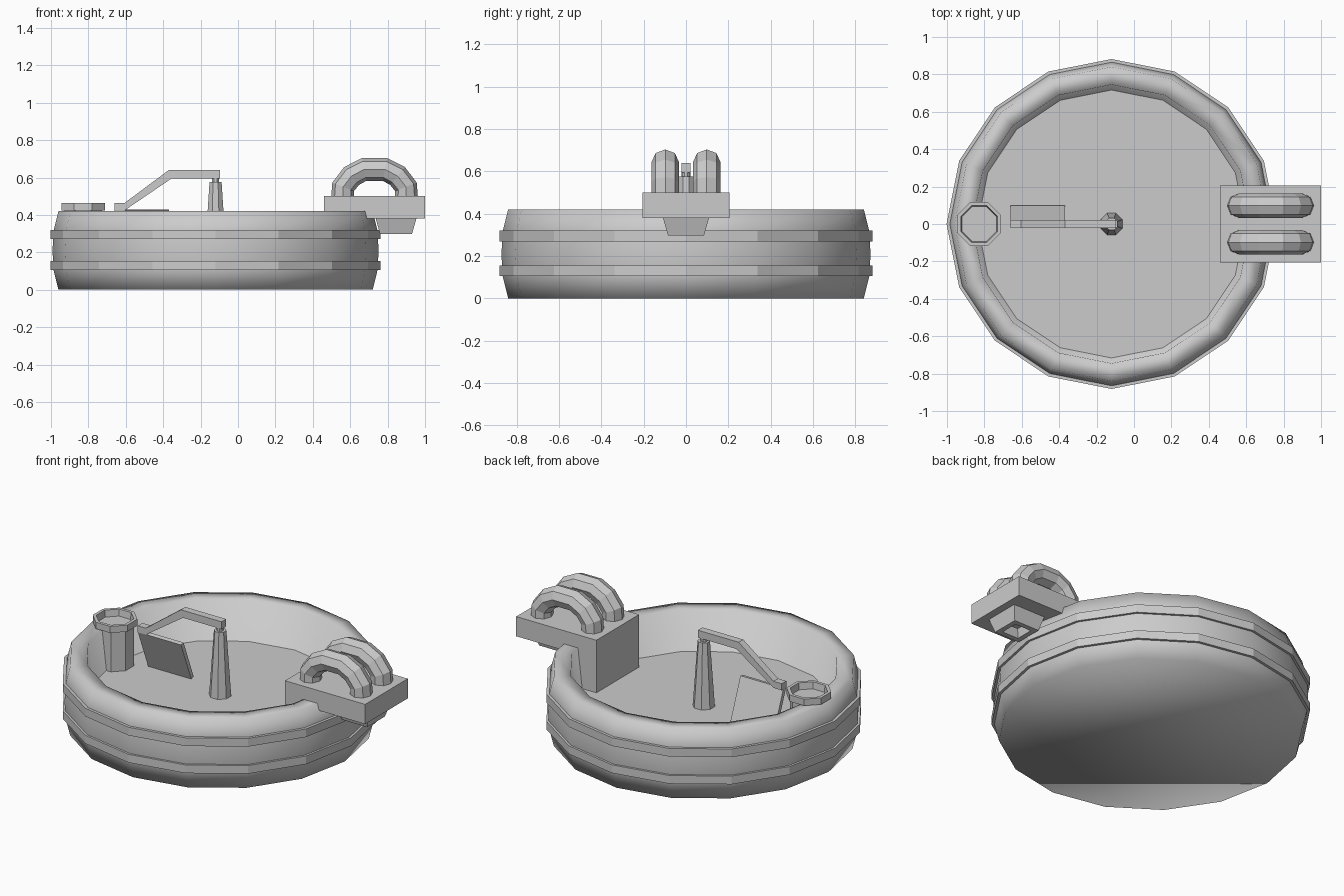
import bpy, bmesh
from math import sin, cos, pi

if "Cube" in bpy.data.objects:
    bpy.data.objects.remove(bpy.data.objects["Cube"])

CX = -0.12  # tub centre on x


def finish(name, bm, smooth=False):
    bmesh.ops.recalc_face_normals(bm, faces=bm.faces)
    for f in bm.faces:
        f.smooth = smooth
    me = bpy.data.meshes.new(name)
    bm.to_mesh(me)
    bm.free()
    ob = bpy.data.objects.new(name, me)
    bpy.context.collection.objects.link(ob)
    return ob


def skin(bm, rings, loop=False, caps=True):
    """Bridge consecutive rings of points with quads."""
    vs = [[bm.verts.new(p) for p in r] for r in rings]
    n = len(vs[0])
    pairs = list(zip(vs, vs[1:])) + ([(vs[-1], vs[0])] if loop else [])
    for a, b in pairs:
        for i in range(n):
            j = (i + 1) % n
            bm.faces.new((a[i], a[j], b[j], b[i]))
    if caps and not loop:
        bm.faces.new(vs[0][::-1])
        bm.faces.new(vs[-1])


def lathe(name, profile, n, x=0, y=0, phase=0, loop=False, smooth=False):
    bm = bmesh.new()
    rings = [[(x + r * cos(phase + 2 * pi * i / n), y + r * sin(phase + 2 * pi * i / n), z)
              for i in range(n)] for r, z in profile]
    skin(bm, rings, loop)
    return finish(name, bm, smooth)


def extrude_xz(name, outline, y0, y1):
    bm = bmesh.new()
    skin(bm, [[(x, y, z) for x, z in outline] for y in (y0, y1)])
    return finish(name, bm)


# Tub shell, with its bulging side, rim and inner wall, and a flat floor
lathe("tub_shell", [(.84, 0), (.866, .105), (.872, .21), (.865, .32), (.84, .42),
                    (.745, .42), (.715, .17)], 16, CX, smooth=True)
lathe("tub_floor", [(.722, .165), (.722, .18)], 16, CX)

# Two hoops around the tub
for name, z in (("lower_hoop", .105), ("upper_hoop", .27)):
    lathe(name, [(.84, z), (.882, z), (.882, z + .05), (.84, z + .05)], 16, CX, loop=True)

# Centre post with a thin neck
lathe("centre_post", [(.063, .175), (.035, .575)], 8, CX, phase=pi / 8)
lathe("post_neck", [(.02, .57), (.02, .60)], 8, CX, phase=pi / 8)

# Bent arm reaching to the paddle
extrude_xz("arm", [(-.095, .64), (-.37, .64), (-.605, .465), (-.66, .465),
                   (-.66, .425), (-.605, .425), (-.355, .595), (-.095, .595)], -.022, .022)

# Leaning paddle
bm = bmesh.new()
section = [(-.02, .425), (.005, .43), (.1, .19), (.078, .18)]
skin(bm, [[(x, y, z) for y, z in section] for x in (-.66, -.37)])
finish("paddle", bm)

# Octagonal cup with a wide lip
lathe("cup", [(.108, .175), (.108, .425), (.126, .425), (.126, .465), (.106, .465),
              (.1, .425)], 8, -.828, phase=pi / 8)

# Bracket hooked over the rim
extrude_xz("bracket", [(.46, .5), (1.0, .5), (1.0, .38), (.66, .38),
                       (.66, .18), (.46, .18)], -.205, .205)

# Hollow tapered spout below the bracket
lathe("spout", [(h * 2 ** .5, z) for h, z in
                ((.11, .385), (.085, .297), (.055, .297), (.045, .35))],
      4, .845, phase=pi / 4)

# Pair of arched handles
half = [(.17, .49), (.168, .55), (.123, .608), (.056, .643)]
path = half + [(-x, z) for x, z in reversed(half)]
for name, y in (("front_handle", -.098), ("back_handle", .098)):
    bm = bmesh.new()
    rings = []
    for i, (px, pz) in enumerate(path):
        ax, az = path[max(i - 1, 0)]
        bx, bz = path[min(i + 1, len(path) - 1)]
        dx, dz = bx - ax, bz - az
        d = (dx * dx + dz * dz) ** .5
        nx, nz = dz / d, -dx / d
        rings.append([(.73 + px + .062 * cos(k * pi / 4) * nx,
                       y + .065 * sin(k * pi / 4),
                       pz + .062 * cos(k * pi / 4) * nz) for k in range(8)])
    skin(bm, rings)
    finish(name, bm)
